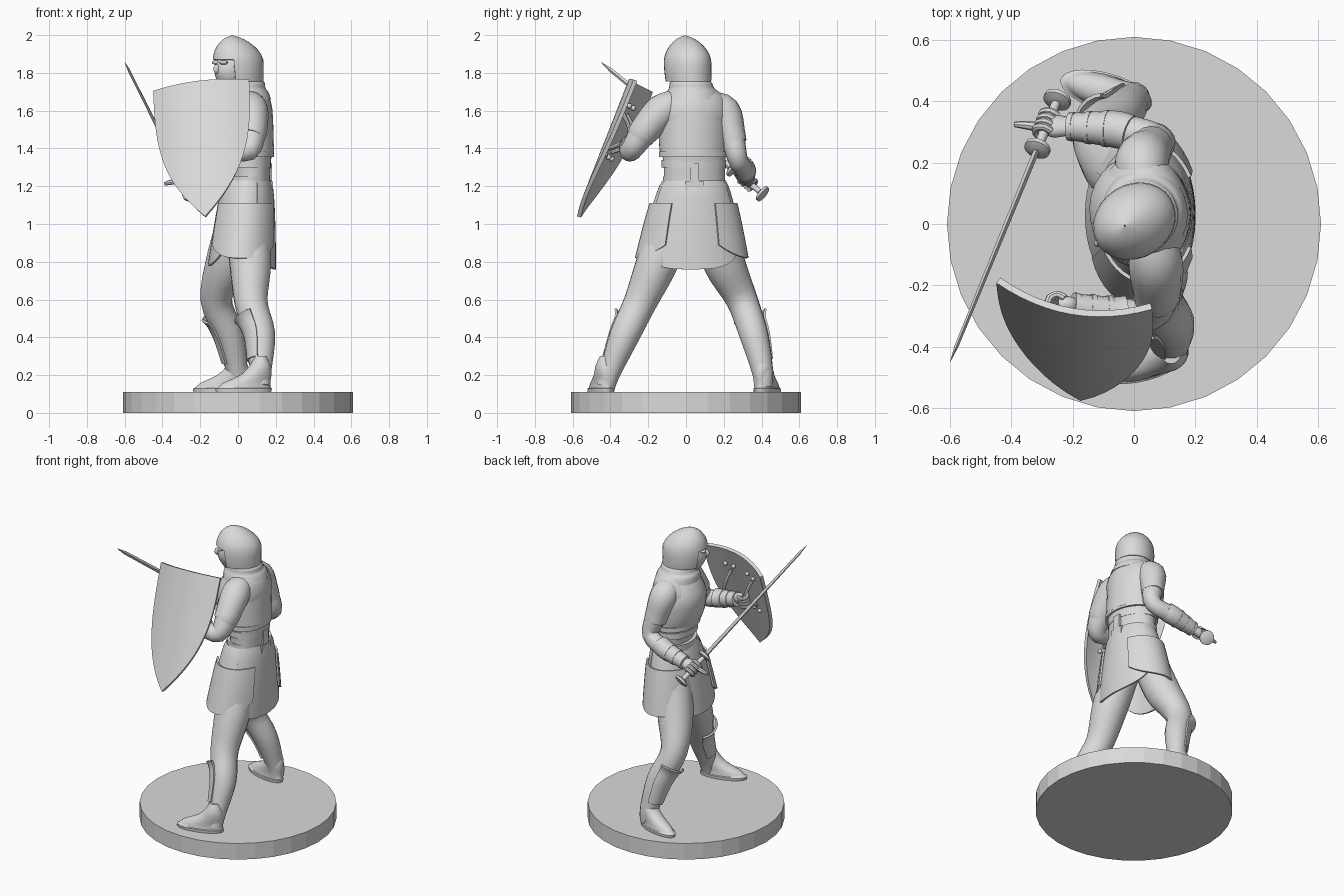
import bpy, bmesh
from math import sin, cos, pi, radians
from mathutils import Vector as V, Matrix

cube = bpy.data.objects.get("Cube")
if cube:
    bpy.data.objects.remove(cube)

grey = bpy.data.materials.new("plain grey")
grey.use_nodes = True
grey.diffuse_color = (0.7, 0.7, 0.7, 1)
for node in grey.node_tree.nodes:
    if node.type == 'BSDF_PRINCIPLED':
        node.inputs["Base Color"].default_value = grey.diffuse_color


def finish(name, bm, angle=40):
    bmesh.ops.recalc_face_normals(bm, faces=bm.faces[:])
    mesh = bpy.data.meshes.new(name)
    bm.to_mesh(mesh)
    bm.free()
    mesh.materials.append(grey)
    for p in mesh.polygons:
        p.use_smooth = True
    mesh.set_sharp_from_angle(angle=radians(angle))
    obj = bpy.data.objects.new(name, mesh)
    bpy.context.scene.collection.objects.link(obj)


def skin(name, rows, closed=True, cap=True, thick=0, drop=None):
    """Join rows of points with quads; optionally cap, cut or thicken."""
    bm = bmesh.new()
    grid = [[bm.verts.new(p) for p in row] for row in rows]
    n = len(grid[0])
    for a, b in zip(grid, grid[1:]):
        for i in range(n if closed else n - 1):
            j = (i + 1) % n
            bm.faces.new((a[i], a[j], b[j], b[i]))
    if cap and closed:
        bm.faces.new(grid[0])
        bm.faces.new(grid[-1])
    bmesh.ops.remove_doubles(bm, verts=bm.verts[:], dist=0.0005)
    if drop:
        gone = [f for f in bm.faces if drop(f.calc_center_median())]
        bmesh.ops.delete(bm, geom=gone, context='FACES')
    if thick:
        bmesh.ops.recalc_face_normals(bm, faces=bm.faces[:])
        bmesh.ops.solidify(bm, geom=bm.faces[:], thickness=thick)
    finish(name, bm)


def spline(pts, k):
    out = []
    for i in range(len(pts) - 1):
        a, b, c, d = (pts[min(max(i + o, 0), len(pts) - 1)] for o in (-1, 0, 1, 2))
        for j in range(k):
            t = j / k
            out.append(tuple(
                q + 0.5 * t * (r - p + t * (2*p - 5*q + 4*r - s + t * (3*q - p - 3*r + s)))
                for p, q, r, s in zip(a, b, c, d)))
    return out + [tuple(pts[-1])]


def tube(name, pts, face=(0, 1, 0), n=16, k=4, flat=1.0, arc=None, thick=0):
    """Limb along (x, y, z, radius) points; arc makes a shell facing one way."""
    pts = spline(pts, k)
    rows = []
    for i, p in enumerate(pts):
        t = (V(pts[min(i + 1, len(pts) - 1)][:3]) - V(pts[max(i - 1, 0)][:3])).normalized()
        f = V(face)
        f = (f - t * f.dot(t)).normalized()
        s = t.cross(f)
        angles = [radians(arc) * (2 * j / n - 1) for j in range(n + 1)] if arc \
            else [2 * pi * j / n for j in range(n)]
        rows.append([V(p[:3]) + (f * cos(a) + s * sin(a) * flat) * p[3] for a in angles])
    skin(name, rows, closed=not arc, thick=thick)


def stack(name, rows, yaw=0, n=28, k=3, **opts):
    """Body from level ellipses (z, centre x, centre y, half depth, half width)."""
    turn = Matrix.Rotation(radians(yaw), 3, 'Z')
    skin(name, [[V((cx, cy, z)) + turn @ V((rx * cos(2*pi*i/n), ry * sin(2*pi*i/n), 0))
                 for i in range(n)] for z, cx, cy, rx, ry in spline(rows, k)], **opts)


def ball(name, centre, size, yaw=0):
    bm = bmesh.new()
    bmesh.ops.create_uvsphere(bm, u_segments=14, v_segments=9, radius=1)
    m = Matrix.Translation(centre) @ Matrix.Rotation(radians(yaw), 4, 'Z') @ Matrix.Diagonal((*size, 1))
    bmesh.ops.transform(bm, matrix=m, verts=bm.verts[:])
    finish(name, bm)


def box(name, centre, size):
    bm = bmesh.new()
    bmesh.ops.create_cube(bm, size=1)
    bmesh.ops.transform(bm, matrix=Matrix.Translation(centre) @ Matrix.Diagonal((*size, 1)), verts=bm.verts[:])
    finish(name, bm)


# Round base with flat facets
bm = bmesh.new()
bmesh.ops.create_cone(bm, cap_ends=True, segments=32, radius1=0.61, radius2=0.61, depth=0.11,
                      matrix=Matrix.Translation((0, 0, 0.055)))
finish("base", bm, 5)

# Torso, breastplate, neck and belts
YAW = 10
stack("torso", [(1.1, .04, .045, .12, .17), (1.2, .055, .045, .11, .165), (1.3, .055, .045, .115, .165),
                (1.4, .045, .04, .135, .17), (1.5, .03, .04, .15, .175), (1.6, .035, .045, .145, .19),
                (1.68, .045, .045, .11, .155), (1.74, .03, .03, .07, .08)], YAW)
stack("breastplate", [(1.37, .045, .04, .145, .178), (1.44, .03, .04, .158, .185), (1.55, .02, .04, .165, .185),
                      (1.63, .03, .04, .148, .165), (1.7, .04, .035, .115, .125)], YAW, cap=False, thick=.012)
for label, z, r, h in (("breastplate_rim", 1.37, .143, .015), ("waist_band", 1.32, .128, .02), ("belt", 1.23, .122, .022)):
    stack(label, [(z - h, .045, .042, r - .01, r + .035), (z - h, .045, .042, r, r + .045),
                  (z + h, .045, .042, r, r + .045), (z + h, .045, .042, r - .01, r + .035)], YAW, k=1)
box("belt_tab", (.172, .045, 1.26), (.018, .05, .12))
box("belt_buckle", (.173, .045, 1.2), (.022, .1, .05))
stack("mail_collar", [(1.66, .035, .035, .14, .15), (1.7, .03, .035, .13, .135), (1.72, .03, .03, .115, .12),
                      (1.75, .03, .025, .11, .11), (1.77, .02, .02, .08, .085)], YAW)


# Skirt of four curved plates, the side ones hung lower over the hips
def skirt_panel(name, middle, half, top, hem, grow):
    rows = []
    for i in range(11):
        row = []
        for j in range(17):
            u = j / 8 - 1
            z = top + (hem - top) * i / 10 * (1 - .24 * abs(u) ** 3)
            t = (1.23 - z) / .43
            a = radians(middle + half * u)
            rx, ry = .122 + .055 * t ** .6 + grow, .168 + .117 * t ** .75 + grow
            row.append((.05 - .03 * t + rx * cos(a), .043 - .013 * t + ry * sin(a), z))
        rows.append(row)
    skin(name, rows, closed=False, thick=.012)


skirt_panel("back_skirt", 0, 66, 1.23, .76, .004)
skirt_panel("front_skirt", 180, 58, 1.23, .78, 0)
for side, turn in (("left", -90), ("right", 90)):
    skirt_panel(side + "_hip", turn, 50, 1.23, .95, 0)
    skirt_panel(side + "_skirt", turn, 60, 1.11, .82, .02)


# Legs, greaves and shoes
def leg(side, path, foot, yaw):
    toe = Matrix.Rotation(radians(yaw), 3, 'Z') @ V((-1, 0, 0))
    tube(side + "_leg", path, toe)
    knee, calf, ankle = (V(p) for p in path[2:5])
    top = knee.lerp(calf, .4)
    low = calf.lerp(ankle, .7)
    tube(side + "_greave", [(*top[:3], .112), (*knee.lerp(calf, .6)[:3], .094), (*calf[:3], .087), (*low[:3], .072)],
         toe, arc=62, n=10, thick=.012)
    rows = []
    for z, back, length, width in ((.108, 0, .15, .06), (.128, 0, .155, .062), (.132, .003, .146, .056),
                                   (.16, .018, .128, .053), (.2, .066, .085, .053), (.25, .09, .056, .052),
                                   (.3, .094, .03, .03)):
        c = V((*foot, 0)) - toe * back
        rows.append((z, c.x, c.y, length, width))
    stack(side + "_shoe", rows, yaw, k=2)


leg("left", [(.04, -.06, 1.02, .11), (.065, -.15, .8, .112), (.07, -.245, .58, .088), (.118, -.325, .41, .08),
             (.12, -.4, .22, .057), (.12, -.425, .14, .05)], (.03, -.45), 15)
leg("right", [(0, .14, 1.02, .11), (-.06, .2, .8, .112), (-.115, .295, .6, .084), (-.045, .36, .41, .076),
              (-.005, .405, .22, .057), (0, .41, .14, .05)], (-.09, .43), -16)

# Head and open helmet, turned toward the shield
FWD = V((-.84, -.54, 0))
stack("head", [(1.72, -.045, -.015, .04, .04), (1.78, -.032, -.007, .092, .078), (1.84, -.02, 0, .108, .088),
               (1.91, 0, .01, .088, .08)], 33, n=20)
ball("nose", V((-.02, 0, 1.82)) + FWD * .108, (.022, .014, .026), 33)
for s in (-1, 1):
    ball("brow", V((-.02, 0, 1.855)) + FWD * .09 + V((-.54, .84, 0)) * s * .035, (.02, .032, .012), 33)
centre = V((0, .008, 0))


def face_hole(c):
    d = V((c.x, c.y, 0)) - centre
    return c.z < 1.875 and d.normalized().dot(FWD) > cos(radians(47))


stack("helmet", [(1.755, .008, .013, .132, .115), (1.8, .004, .011, .136, .12), (1.87, 0, .008, .14, .118),
                 (1.92, -.008, .005, .121, .1), (1.96, -.018, .001, .085, .068), (1.985, -.026, -.003, .045, .033),
                 (1.998, -.03, -.006, .003, .003)], 33, k=2, cap=False, thick=.014, drop=face_hole)


# Arms with short sleeves and bracers
def arm(side, path):
    tube(side + "_arm", path)
    shoulder, upper, elbow, fore, wrist = (V(p) for p in path[1:6])
    grow = V((0, 0, 0, .006))
    tube(side + "_sleeve", [path[0], shoulder + grow, upper + grow, upper.lerp(elbow, .35) + grow])
    tube(side + "_bracer", [elbow.lerp(fore, .6) + grow, fore + grow, wrist + grow])
    for t in (.1, .5, .9):
        a, b = fore.lerp(wrist, t) + grow * 1.5, fore.lerp(wrist, t + .12) + grow * 1.5
        tube(side + "_bracer_strap", [a, b], k=1)


def fist(side, at, along, wrist):
    along = along.normalized()
    back = (wrist - at - along * (wrist - at).dot(along)).normalized()
    out = along.cross(back)
    tube(side + "_palm", [(*wrist, .034), (*(at + back * .03), .042), (*(at + back * .008), .036)], along, flat=.75)
    for i in range(4):
        c = at + along * (i - 1.5) * .023
        tube(side + "_finger", [(*(c + (back * cos(a) + out * sin(a)) * .03), .0125)
                                for a in (.5, 1.4, 2.4, 3.4, 4.4)], along, n=8, k=2)


arm("right", [(.03, .12, 1.63, .07), (.025, .2, 1.595, .082), (.05, .24, 1.48, .068), (.075, .275, 1.34, .053),
              (-.07, .31, 1.285, .054), (-.21, .318, 1.245, .038)])
arm("left", [(.06, -.04, 1.64, .07), (.07, -.125, 1.6, .084), (.075, -.215, 1.5, .074), (.055, -.29, 1.39, .057),
             (-.07, -.295, 1.41, .052), (-.2, -.27, 1.45, .038)])

# Sword held across the body
pommel, tip = V((-.25, .405, 1.16)), V((-.6, -.45, 1.857))


def on_sword(t, r):
    return (*pommel.lerp(tip, t), r)


tube("sword_blade", [on_sword(.17, .017), on_sword(.94, .011), on_sword(1, .001)], (0, 0, 1), n=4, k=1, flat=.6)
tube("sword_grip", [on_sword(0, .014), on_sword(.1, .017), on_sword(.18, .014)], (0, 0, 1))
for label, t, r in (("sword_pommel", 0, .046), ("sword_guard", .185, .043)):
    tube(label, [on_sword(t - .012, r * .6), on_sword(t - .006, r), on_sword(t + .006, r),
                 on_sword(t + .014, r * .5)], (0, 0, 1), k=1)
fist("right", pommel.lerp(tip, .095), tip - pommel, V((-.215, .318, 1.243)))
tube("right_pointing_finger", [(-.3, .315, 1.23, .016), (-.35, .322, 1.222, .014), (-.39, .325, 1.212, .009)], n=8)

# Curved shield with straps and rivets behind it
TOP, HALF = V((-.195, -.235, 1.735)), V((.254, -.043, .03))
DOWN, OUT = V((.028, -.282, -.718)), V((-.12, -.92, .37)).normalized()


def on_shield(s, t, lift=0):
    x = s * (1 - t ** 3)
    return TOP + HALF * x + DOWN * t + OUT * (.065 * (1 - x * x) + lift)


skin("shield", [[on_shield(j / 6 - 1, i / 16) for j in range(13)] for i in range(17)], closed=False, thick=.022)
for s in (-.35, .35):
    strap = [(*on_shield(s + d, .22 + .28 * i / 4, -.025 - .085 * sin(pi * i / 4)), .011)
             for i, d in enumerate((0, .04, .06, .04, 0))]
    tube("shield_strap", strap, HALF, n=8)
    for t in (.16, .54):
        for d in (-.12, .12):
            ball("shield_rivet", on_shield(s + d, t, -.03), (.014, .014, .014))
fist("left", V((-.25, -.27, 1.46)), -DOWN, V((-.195, -.27, 1.45)))
